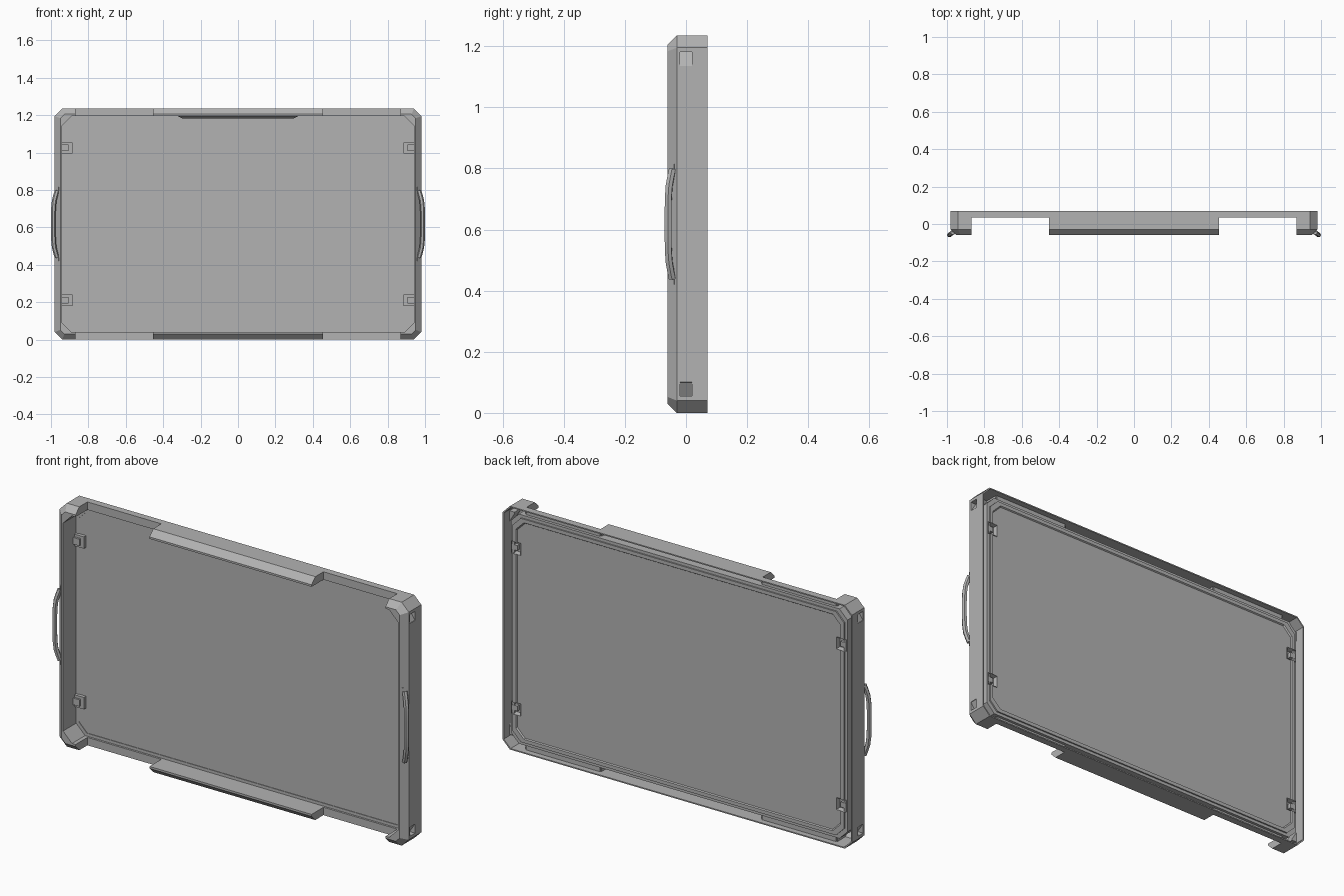
import bpy, bmesh, math
from mathutils import Matrix, Vector

cube = bpy.data.objects.get("Cube")
if cube:
    bpy.data.objects.remove(cube)

HW, H, MID = 0.98, 1.235, 0.6175       # half width, height, middle height
SIDES = (-1, 1)

grey = bpy.data.materials.new("plain_grey")
grey.use_nodes = True
COLOUR = (0.45, 0.45, 0.45, 1)
grey.diffuse_color = COLOUR
grey.node_tree.nodes["Principled BSDF"].inputs["Base Color"].default_value = COLOUR


def finish(bm, name):
    bmesh.ops.recalc_face_normals(bm, faces=bm.faces)
    mesh = bpy.data.meshes.new(name)
    bm.to_mesh(mesh)
    bm.free()
    mesh.materials.append(grey)
    obj = bpy.data.objects.new(name, mesh)
    bpy.context.collection.objects.link(obj)
    return obj


def add_box(bm, lo, hi):
    lo, hi = Vector(lo), Vector(hi)
    m = Matrix.Translation((lo + hi) / 2) @ Matrix.Diagonal((*(hi - lo), 1))
    return bmesh.ops.create_cube(bm, size=1, matrix=m)["verts"]


def add_prism(bm, points, offset):
    base = [bm.verts.new(p) for p in points]
    top = [bm.verts.new(Vector(p) + Vector(offset)) for p in points]
    bm.faces.new(base)
    bm.faces.new(top[::-1])
    for i in range(len(base)):
        j = (i + 1) % len(base)
        bm.faces.new((base[i], top[i], top[j], base[j]))


def mirrored(bm, x=True, z=True):
    """Copy everything across the middle planes."""
    for axis, on in ((0, x), (2, z)):
        if on:
            new = bmesh.ops.duplicate(bm, geom=bm.verts[:] + bm.edges[:] + bm.faces[:])["geom"]
            for v in new:
                if isinstance(v, bmesh.types.BMVert):
                    v.co[axis] = -v.co.x if axis == 0 else H - v.co.z


def octagon(inset, y, cut):
    w, h = HW - inset, H / 2 - inset
    quarter = [(w, h - cut), (w - cut, h)]
    pts = quarter + [(-a, b) for a, b in quarter[::-1]]
    pts += [(-a, -b) for a, b in pts]
    return [(a, y, b + MID) for a, b in pts]


def loft(bm, rings, closed):
    loops = [[bm.verts.new(p) for p in octagon(*r)] for r in rings]
    pairs = list(zip(loops, loops[1:] + loops[:1])) if closed else list(zip(loops, loops[1:]))
    for a, b in pairs:
        for i in range(len(a)):
            j = (i + 1) % len(a)
            bm.faces.new((a[i], a[j], b[j], b[i]))
    return loops


def subtract(obj, cutter):
    mod = obj.modifiers.new("cut", "BOOLEAN")
    mod.operation, mod.solver, mod.object = "DIFFERENCE", "EXACT", cutter
    bpy.context.view_layer.objects.active = obj
    bpy.ops.object.modifier_apply(modifier=mod.name)


# Cutters: rail notches, side wedge pockets and clip windows
bm = bmesh.new()
add_box(bm, (0.455, -0.1, -0.05), (0.87, 0.035, 0.046))
mirrored(bm)
notch_cutter = finish(bm, "notch_cutter")

bm = bmesh.new()
add_prism(bm, [(0.99, -0.02, 0.105), (0.978, -0.02, 0.10), (0.95, -0.02, 0.055),
               (0.99, -0.02, 0.055)], (0, 0.04, 0))
mirrored(bm)
pocket_cutter = finish(bm, "pocket_cutter")

bm = bmesh.new()
add_box(bm, (0.886, 0, 0.18), (0.935, 0.1, 0.24))
mirrored(bm)
window_cutter = finish(bm, "window_cutter")

# Outer frame: thin shell, open at the back
bm = bmesh.new()
loft(bm, [(0, 0.07, 0.04), (0, -0.03, 0.04), (0.03, -0.06, 0.022), (0.04, -0.06, 0.05),
          (0.04, 0.045, 0.05), (0.055, 0.045, 0.045), (0.055, 0.055, 0.045),
          (0.035, 0.055, 0.045), (0.035, -0.052, 0.045), (0.03, -0.052, 0.022),
          (0.006, -0.028, 0.038), (0.006, 0.07, 0.038)], True)
frame = finish(bm, "outer_frame")
subtract(frame, notch_cutter)
subtract(frame, pocket_cutter)

# Wedge pocket housings inside the side walls
bm = bmesh.new()
add_prism(bm, [(0.975, -0.024, 0.105), (0.946, -0.024, 0.058), (0.946, -0.024, 0.05),
               (0.975, -0.024, 0.05)], (0, 0.048, 0))
mirrored(bm)
subtract(finish(bm, "side_pockets"), pocket_cutter)

# Notch floors and the end caps of the cut rails
bm = bmesh.new()
add_box(bm, (0.455, 0.035, 0.003), (0.87, 0.041, 0.04))
for x in (0.449, 0.87):
    add_prism(bm, [(x, 0.035, 0.001), (x, -0.03, 0.001), (x, -0.059, 0.03),
                   (x, -0.059, 0.039), (x, 0.035, 0.039)], (0.006, 0, 0))
mirrored(bm)
finish(bm, "notch_walls")

# Main panel with a stepped rim on the back
bm = bmesh.new()
loops = loft(bm, [(0.05, 0.048, 0.045), (0.05, 0.062, 0.045), (0.068, 0.062, 0.045),
                  (0.072, 0.056, 0.045)], False)
bm.faces.new(loops[0])
bm.faces.new(loops[-1])
panel = finish(bm, "main_panel")
subtract(panel, window_cutter)

# Corner clips: cups open to the back with a small front pad
bm = bmesh.new()
verts = add_box(bm, (0.886, 0.03, 0.18), (0.94, 0.06, 0.24))
back = next(f for f in bm.faces if f.calc_center_median().y > 0.059)
bmesh.ops.inset_region(bm, faces=[back], thickness=0.007)
bmesh.ops.translate(bm, verts=back.verts, vec=(0, -0.022, 0))
add_box(bm, (0.905, 0.02, 0.193), (0.94, 0.032, 0.227))
add_box(bm, (0.908, 0.036, 0.197), (0.94, 0.056, 0.223))
mirrored(bm)
finish(bm, "panel_clips")

# Tapered stop under the top rail
bm = bmesh.new()
top = [bm.verts.new((x, y, 1.2)) for x, y in ((-0.33, -0.055), (0.33, -0.055), (0.33, 0.05), (-0.33, 0.05))]
low = [bm.verts.new((x, y, 1.183)) for x, y in ((-0.3, -0.025), (0.3, -0.025), (0.3, 0.05), (-0.3, 0.05))]
bm.faces.new(top)
bm.faces.new(low)
for i in range(4):
    j = (i + 1) % 4
    bm.faces.new((top[i], top[j], low[j], low[i]))
finish(bm, "top_rail_stop")

# Bowed side handles and their feet
for side, label in zip(SIDES, ("right", "left")):
    curve = bpy.data.curves.new(label + "_handle", "CURVE")
    curve.dimensions = "3D"
    curve.bevel_depth, curve.bevel_resolution = 0.0125, 1
    curve.use_fill_caps = True
    half = [(0, 0.178), (0.35, 0.155), (0.75, 0.125), (0.95, 0.085), (1, 0.04)]
    path = [(t, -z) for t, z in half] + [(t, z) for t, z in half[::-1]]
    spline = curve.splines.new("POLY")
    spline.points.add(len(path) - 1)
    for p, (t, z) in zip(spline.points, path):
        p.co = (side * (0.968 + 0.0195 * t), -0.045 - 0.0135 * t, MID + z, 1)
    temp = bpy.data.objects.new("temp", curve)
    bpy.context.collection.objects.link(temp)
    bpy.context.view_layer.update()
    mesh = bpy.data.meshes.new_from_object(temp.evaluated_get(bpy.context.evaluated_depsgraph_get()))
    bpy.data.objects.remove(temp)
    mesh.materials.clear()
    mesh.materials.append(grey)
    handle = bpy.data.objects.new(label + "_handle", mesh)
    bpy.context.collection.objects.link(handle)
    bpy.context.view_layer.objects.active = handle
    handle.select_set(True)
    bpy.ops.object.shade_smooth_by_angle(angle=math.radians(50))
    handle.select_set(False)

bm = bmesh.new()
turn = Matrix.Translation((0.965, -0.045, 0.43)) @ Matrix.Rotation(math.radians(45), 4, "Z")
bmesh.ops.create_cube(bm, size=1, matrix=turn @ Matrix.Diagonal((0.02, 0.006, 0.02, 1)))
mirrored(bm)
finish(bm, "handle_feet")

for cutter in (notch_cutter, pocket_cutter, window_cutter):
    bpy.data.objects.remove(cutter)
